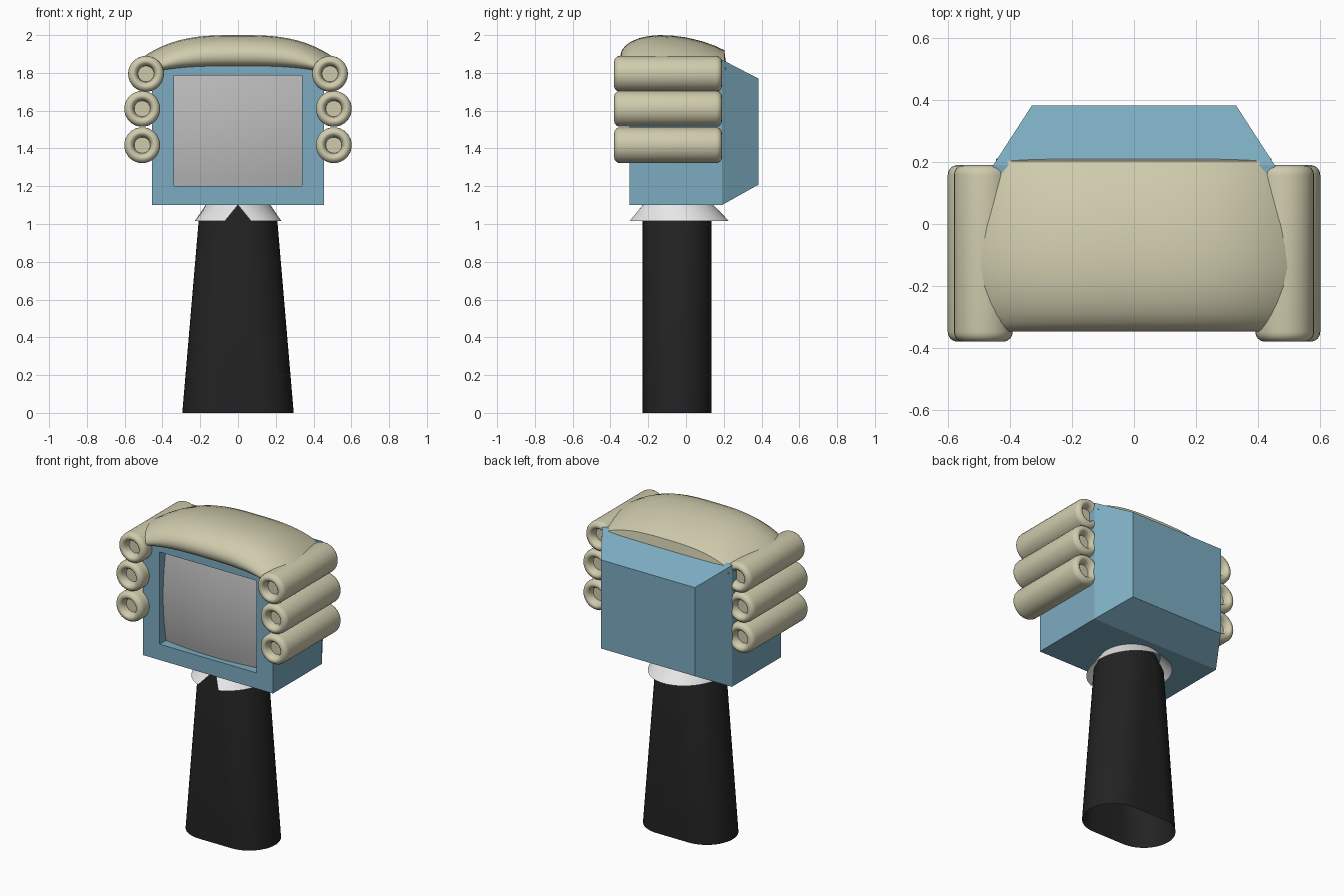
import bpy, bmesh, math

if "Cube" in bpy.data.objects:
    bpy.data.objects.remove(bpy.data.objects["Cube"])


def material(name, rgb):
    m = bpy.data.materials.new(name)
    m.diffuse_color = (*rgb, 1)
    m.use_nodes = True
    m.node_tree.nodes["Principled BSDF"].inputs["Base Color"].default_value = m.diffuse_color
    return m


CREAM = material("cream", (0.63, 0.60, 0.42))
BLUE = material("dusty_blue", (0.20, 0.41, 0.53))
GREY = material("screen_grey", (0.50, 0.50, 0.50))
WHITE = material("collar_white", (0.80, 0.80, 0.80))
BLACK = material("robe_black", (0.016, 0.016, 0.016))


def loft(name, rings, mat, closed=True, caps=False, recalc=False, smooth=35):
    """Skin a list of equal-length point rings."""
    bm = bmesh.new()
    rows = [[bm.verts.new(p) for p in ring] for ring in rings]
    n = len(rows[0])
    for a, b in zip(rows, rows[1:]):
        for k in range(n if closed else n - 1):
            j = (k + 1) % n
            bm.faces.new((a[k], a[j], b[j], b[k]))
    if caps:
        bm.faces.new(rows[0][::-1])
        bm.faces.new(rows[-1])
    if recalc:
        bmesh.ops.recalc_face_normals(bm, faces=bm.faces)
    me = bpy.data.meshes.new(name)
    bm.to_mesh(me)
    bm.free()
    me.materials.append(mat)
    ob = bpy.data.objects.new(name, me)
    bpy.context.collection.objects.link(ob)
    if smooth:
        bpy.ops.object.select_all(action='DESELECT')
        ob.select_set(True)
        bpy.context.view_layer.objects.active = ob
        bpy.ops.object.shade_smooth_by_angle(angle=math.radians(smooth))
    return ob


# Robe: round tube stretched sideways, wider at the hem
def stadium(r, stretch, z, n=48):
    pts = []
    for side, start in ((1, -math.pi / 2), (-1, math.pi / 2)):
        for i in range(n // 2 + 1):
            a = start + math.pi * i / (n // 2)
            pts.append((side * stretch + r * math.cos(a), -0.047 + r * math.sin(a), z))
    return pts


loft("robe", [stadium(0.182, 0.113, 0), stadium(0.182, 0.026, 1.02),
              stadium(0.160, 0.003, 1.10)], BLACK)


# Collar: flared band with a V notch at the front
def collar_ring(rx, ry, z, gap, n=48):
    out = []
    for i in range(n + 1):
        a = -math.pi / 2 + gap + (2 * math.pi - 2 * gap) * i / n
        out.append((rx * math.cos(a), -0.042 + ry * math.sin(a), z))
    return out


loft("collar", [collar_ring(0.23, 0.27, 1.015, 0.31),
                collar_ring(0.172, 0.187, 1.10, 0.005)], WHITE, closed=False)


# Television case: recess, front frame, box and tapered back
def rect(y, x, z0, z1):
    return [(-x, y, z0), (x, y, z0), (x, y, z1), (-x, y, z1)]


loft("television_case", [rect(-0.22, 0.34, 1.20, 1.785), rect(-0.30, 0.34, 1.20, 1.785),
                         rect(-0.30, 0.455, 1.10, 1.87), rect(0.19, 0.455, 1.10, 1.87),
                         rect(0.383, 0.33, 1.208, 1.77)],
     BLUE, caps=True, recalc=True, smooth=0)

# Bulging screen
N = 16
grid = [[(0.34 * (2 * i / N - 1),
          -0.295 + 0.03 * ((2 * i / N - 1) ** 2 + (2 * j / N - 1) ** 2),
          1.4925 + 0.2925 * (2 * j / N - 1)) for i in range(N + 1)] for j in range(N + 1)]
loft("screen", grid, GREY, closed=False)

# Wig top: side profile (y, z, half width) swept across and drooping at the ends
profile = [(0.212, 1.85, 0.445), (0.203, 1.92, 0.44), (0.15, 1.945, 0.455),
           (0.08, 1.969, 0.47), (0.0, 1.988, 0.487), (-0.07, 1.997, 0.497),
           (-0.14, 2.0, 0.502), (-0.20, 1.995, 0.494), (-0.25, 1.983, 0.48),
           (-0.29, 1.966, 0.462), (-0.32, 1.945, 0.442), (-0.34, 1.92, 0.42),
           (-0.347, 1.895, 0.41), (-0.342, 1.868, 0.405), (-0.325, 1.847, 0.405),
           (-0.30, 1.837, 0.41), (-0.25, 1.835, 0.44)]
M = 28
rings = []
for i in range(M + 1):
    u = math.sin(math.pi / 2 * (2 * i / M - 1))
    rings.append([(u * w, y, z - 0.115 * abs(u) ** 3 * (0.2 + 0.8 * (z - 1.835) / 0.165))
                  for y, z, w in profile])
loft("wig_top", rings, CREAM, caps=True, recalc=True, smooth=45)

# Wig curls: rolls with rounded rims and hollow centres
end = [(0.002, 0.045), (0.042, 0.045), (0.044, 0.028), (0.050, 0.012), (0.059, 0.003),
       (0.068, 0.0), (0.078, 0.003), (0.087, 0.010), (0.093, 0.020), (0.095, 0.032)]
roll = [(r, -0.38 + d) for r, d in end] + [(r, 0.19 - d) for r, d in reversed(end)]
S = 32
for side, label in ((-1, "left"), (1, "right")):
    for k, (cx, cz) in enumerate(((0.487, 1.795), (0.507, 1.61), (0.507, 1.417))):
        loft(f"wig_curl_{label}_{k + 1}",
             [[(side * cx + r * math.cos(2 * math.pi * i / S), y,
                cz + r * math.sin(2 * math.pi * i / S)) for i in range(S)] for r, y in roll],
             CREAM, caps=True, recalc=True, smooth=50)
